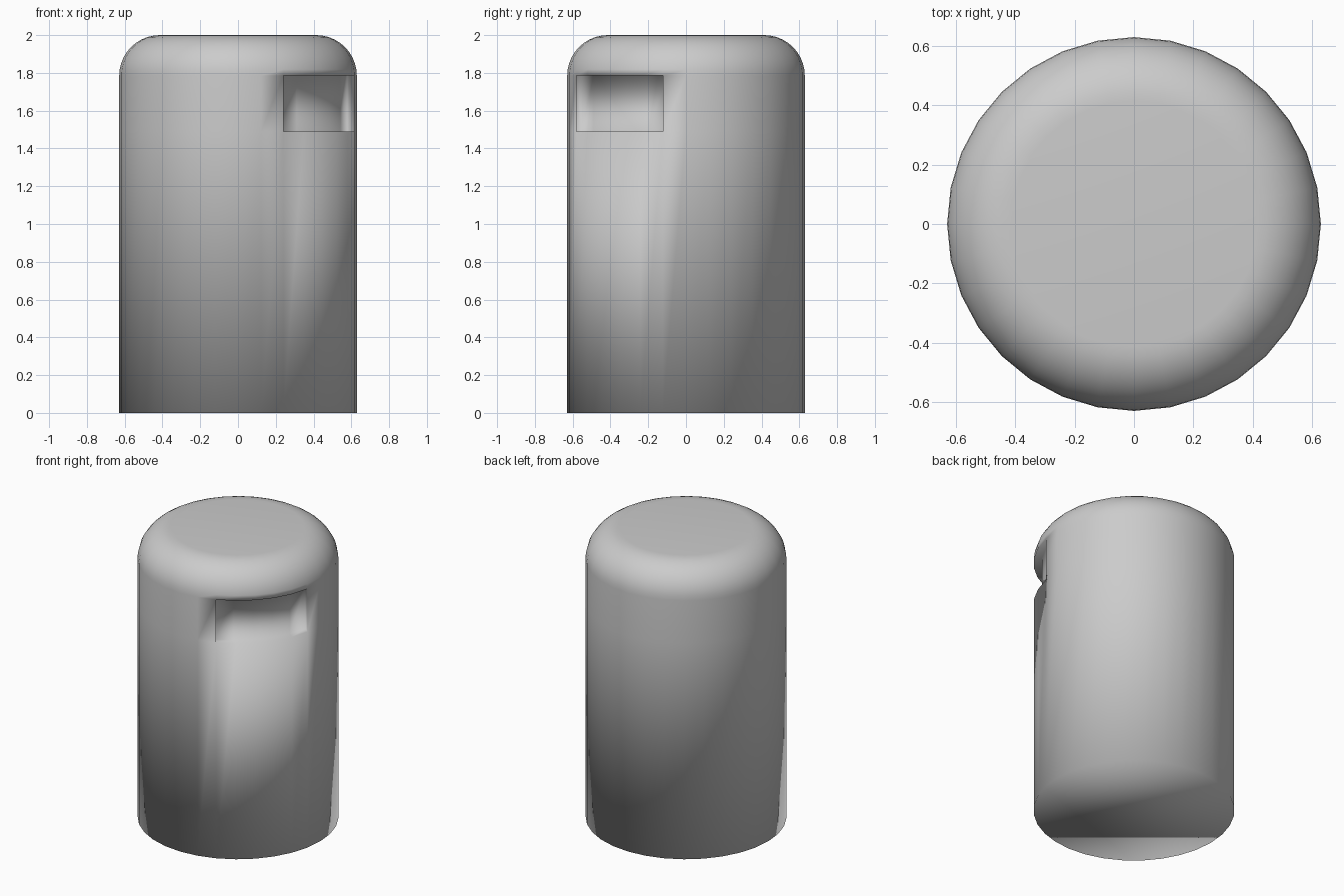
import bpy, bmesh
from math import sin, cos, pi, radians
from mathutils import Vector

if "Cube" in bpy.data.objects:
    bpy.data.objects.remove(bpy.data.objects["Cube"])

SIDES, RADIUS, HEIGHT, BEVEL, SEGS = 32, 0.629, 2.0, 0.215, 10
POCKET_BOTTOM, POCKET_TOP, DEPTH = 1.49, HEIGHT - BEVEL, 0.05

# Profile (radius, height) from the base up over the rounded shoulder
profile = [(RADIUS, 0), (RADIUS, POCKET_BOTTOM)]
for i in range(SEGS + 1):
    a = pi / 2 * i / SEGS
    profile.append((RADIUS - BEVEL + BEVEL * cos(a), POCKET_TOP + BEVEL * sin(a)))

# Rings of the body, bridged with quads and capped at both ends
bm = bmesh.new()
rings = [[bm.verts.new((r * cos(2 * pi * k / SIDES), r * sin(2 * pi * k / SIDES), z))
          for k in range(SIDES)] for r, z in profile]
for low, high in zip(rings, rings[1:]):
    for k in range(SIDES):
        n = (k + 1) % SIDES
        bm.faces.new((low[k], low[n], high[n], high[k]))
bm.faces.new(rings[0][::-1])
bm.faces.new(rings[-1])

# Shallow pocket: five side panels pushed straight in along their mean normal
mean = radians(-39.375)
inward = Vector((-cos(mean), -sin(mean), 0)) * DEPTH
direction = -inward.normalized()
pocket = []
for f in bm.faces:
    c = f.calc_center_median()
    if POCKET_BOTTOM < c.z < POCKET_TOP:
        flat = Vector((c.x, c.y, 0)).normalized()
        if flat.dot(direction) > cos(radians(27)):
            pocket.append(f)
result = bmesh.ops.extrude_face_region(bm, geom=pocket)
moved = [g for g in result["geom"] if isinstance(g, bmesh.types.BMVert)]
bmesh.ops.delete(bm, geom=[f for f in pocket if f.is_valid], context='FACES')
bmesh.ops.translate(bm, verts=moved, vec=inward)
bmesh.ops.recalc_face_normals(bm, faces=bm.faces[:])

# Smooth shading everywhere
for f in bm.faces:
    f.smooth = True
mesh = bpy.data.meshes.new("rounded_canister")
bm.to_mesh(mesh)
bm.free()
obj = bpy.data.objects.new("rounded_canister", mesh)
bpy.context.collection.objects.link(obj)
